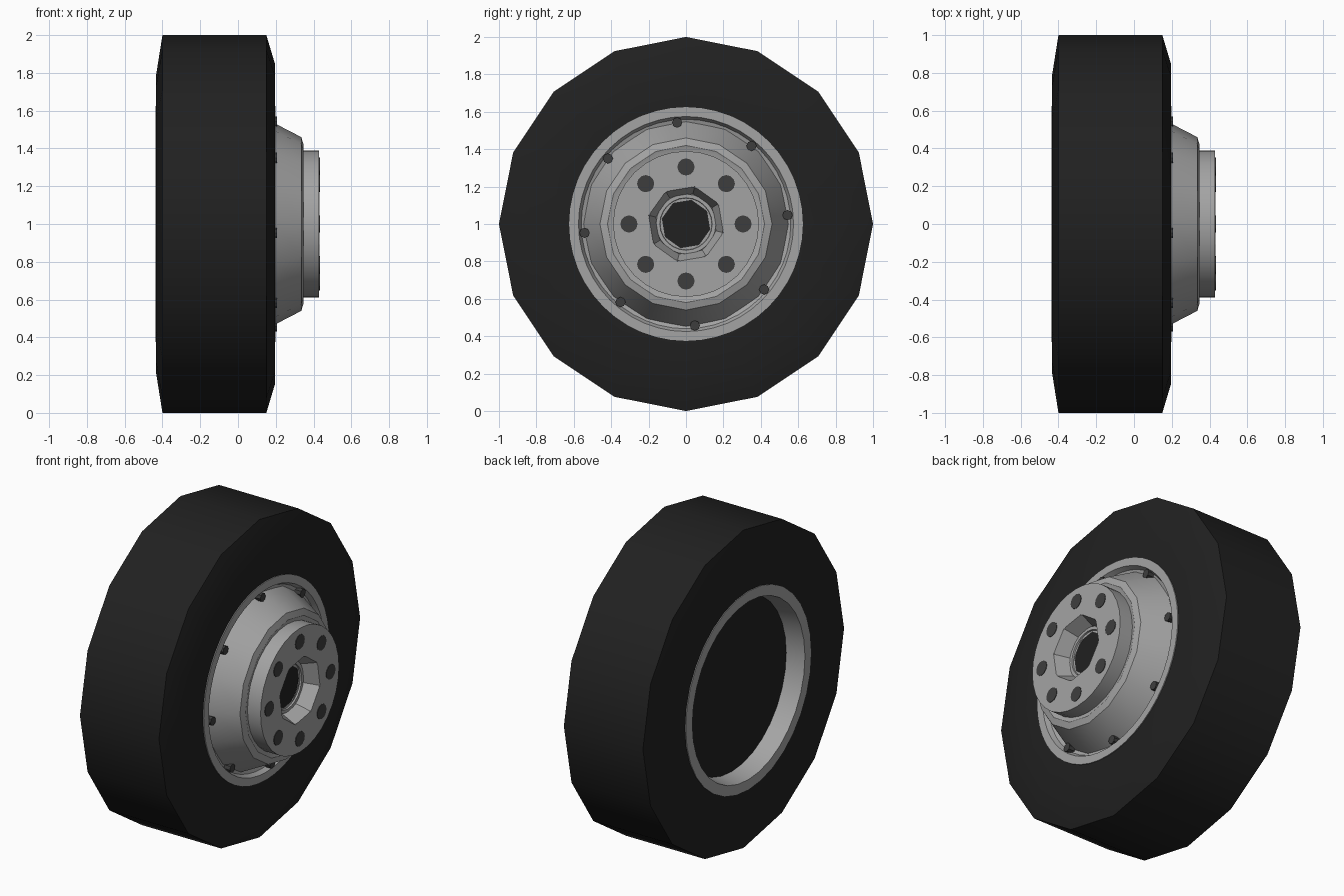
import bpy, bmesh, math

if "Cube" in bpy.data.objects:
    bpy.data.objects.remove(bpy.data.objects["Cube"])


def material(name, v):
    m = bpy.data.materials.new(name)
    m.diffuse_color = (v, v, v, 1)
    m.use_nodes = True
    m.node_tree.nodes["Principled BSDF"].inputs["Base Color"].default_value = m.diffuse_color
    return m


RUBBER = material("black rubber", 0.015)
METAL = material("light grey metal", 0.37)
DARK = material("dark grey bolt", 0.048)


def lathe(name, profile, sides, mat, turn=0.0, closed=True, centre=(0, 1)):
    """Spin an (x, radius) profile about the x-directed axle at (y, z)."""
    bm = bmesh.new()
    rings = []
    for i in range(sides):
        a = math.radians(turn) + 2 * math.pi * i / sides
        rings.append([bm.verts.new((x, centre[0] + r * math.cos(a), centre[1] + r * math.sin(a)))
                      for x, r in profile])
    n = len(profile)
    for i in range(sides):
        p, q = rings[i], rings[(i + 1) % sides]
        for j in range(n if closed else n - 1):
            k = (j + 1) % n
            if profile[j][1] == 0 and profile[k][1] == 0:
                continue
            bm.faces.new((p[j], p[k], q[k], q[j]))
    bmesh.ops.remove_doubles(bm, verts=bm.verts, dist=1e-5)
    bmesh.ops.recalc_face_normals(bm, faces=bm.faces)
    me = bpy.data.meshes.new(name)
    bm.to_mesh(me)
    bm.free()
    ob = bpy.data.objects.new(name, me)
    bpy.context.collection.objects.link(ob)
    me.materials.append(mat)
    bpy.ops.object.select_all(action='DESELECT')
    ob.select_set(True)
    bpy.context.view_layer.objects.active = ob
    bpy.ops.object.shade_smooth_by_angle(angle=math.radians(30))
    return ob


def disc(name, x0, x1, r, sides, mat, turn=0.0, centre=(0, 1)):
    return lathe(name, [(x0, 0), (x0, r), (x1, r), (x1, 0)], sides, mat, turn, False, centre)


# Tyre
lathe("tyre", [(-0.43, 0.6), (-0.435, 0.78), (-0.4, 1.0), (0.15, 1.0),
               (0.195, 0.85), (0.193, 0.6)], 16, RUBBER)

# Outer rim ring with its groove, and the inner rim ring
lathe("outer_rim", [(0.15, 0.625), (0.199, 0.625), (0.199, 0.575), (0.17, 0.56),
                    (0.15, 0.5), (0.13, 0.5)], 48, METAL)
lathe("inner_rim", [(-0.4, 0.625), (-0.436, 0.625), (-0.436, 0.56),
                    (-0.32, 0.54), (-0.32, 0.6)], 32, METAL)

# Dark plate closing the back of the wheel
disc("back_plate", -0.32, -0.3, 0.58, 12, RUBBER)

# Sloped hub cone
lathe("hub_cone", [(0.15, 0.555), (0.2, 0.53), (0.335, 0.46), (0.347, 0.42),
                   (0.34, 0.4), (0.33, 0.3), (0.15, 0.3)], 16, METAL)

# Hub cap ring and its eight-sided socket
lathe("hub_cap", [(0.33, 0.39), (0.43, 0.39), (0.43, 0.2)], 32, METAL, 0, False)
lathe("hub_socket", [(0.431, 0.225), (0.431, 0.205), (0.335, 0.165), (0.335, 0.13)],
      8, METAL, 32, False)
lathe("socket_collar", [(0.32, 0.165), (0.345, 0.16), (0.345, 0.14), (0.32, 0.135)], 24, METAL)
disc("axle_end", 0.31, 0.325, 0.145, 24, RUBBER)

# Bolt holes on the cap and small bolts in the rim groove
for i in range(8):
    a = math.radians(45 * i)
    disc("cap_bolt_hole", 0.428, 0.433, 0.046, 12, DARK, 0,
         (0.305 * math.cos(a), 1 + 0.305 * math.sin(a)))
    a += math.radians(5)
    disc("rim_bolt", 0.15, 0.207, 0.027, 8, DARK, 0,
         (0.545 * math.cos(a), 1 + 0.545 * math.sin(a)))
